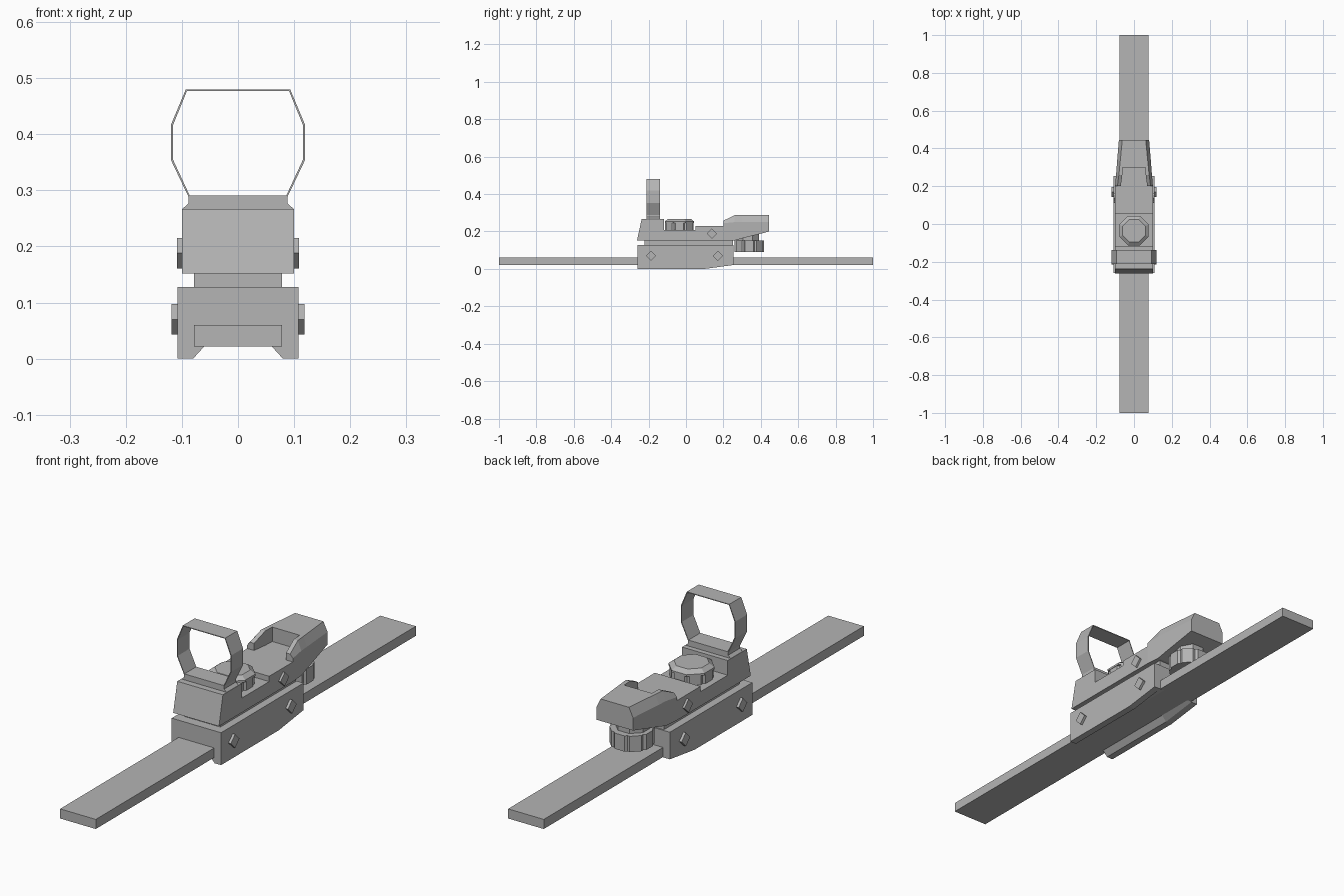
import bpy, bmesh, math

if "Cube" in bpy.data.objects:
    bpy.data.objects.remove(bpy.data.objects["Cube"])

grey = bpy.data.materials.new("mid grey")
grey.diffuse_color = (0.46, 0.46, 0.46, 1)
grey.use_nodes = True
grey.node_tree.nodes["Principled BSDF"].inputs["Base Color"].default_value = grey.diffuse_color


def loft(name, rings, holes=False):
    """Skin equal-length rings of 3D points; a hollow loop is closed instead of capped."""
    bm = bmesh.new()
    rs = [[bm.verts.new(p) for p in r] for r in rings]
    n = len(rs[0])
    pairs = list(zip(rs, rs[1:] + rs[:1])) if holes else list(zip(rs, rs[1:]))
    for a, b in pairs:
        for i in range(n):
            j = (i + 1) % n
            bm.faces.new((a[i], a[j], b[j], b[i]))
    if not holes:
        bm.faces.new(rs[0][::-1])
        bm.faces.new(rs[-1])
    bmesh.ops.recalc_face_normals(bm, faces=bm.faces)
    me = bpy.data.meshes.new(name)
    bm.to_mesh(me)
    bm.free()
    me.materials.append(grey)
    ob = bpy.data.objects.new(name, me)
    bpy.context.collection.objects.link(ob)
    return ob


def along_y(pts, y):
    return [(x, y, z) for x, z in pts]


def sym(half):
    """Mirror a right-hand half section to a full closed section."""
    return half + [(-x, z) for x, z in reversed(half)]


def box(name, x, y0, y1, z0, z1):
    sec = sym([(x, z0), (x, z1)])
    return loft(name, [along_y(sec, y0), along_y(sec, y1)])


def octagon(apothem, cy, z):
    r = apothem / math.cos(math.pi / 8)
    return [(r * math.cos(math.pi * (i + .5) / 4), cy + r * math.sin(math.pi * (i + .5) / 4), z)
            for i in range(8)]


def notched(apothem, cy, z):
    """Octagon with a small grip notch cut at every corner."""
    pts = []
    for i in range(8):
        a = math.pi * (i + .5) / 4
        d = math.radians(7)
        r = apothem / math.cos(math.pi / 8 - d)
        for t, q in ((a - d, r), (a, r * .93), (a + d, r)):
            pts.append((q * math.cos(t), cy + q * math.sin(t), z))
    return pts


# Long flat rail
box("rail", 0.078, -1, 1, 0.022, 0.06)

# Clamp base with dovetail slot and a rising rear underside
def base_section(y, b):
    return along_y(sym([(0.06, 0.022), (0.08, b), (0.108, b), (0.108, 0.128)]), y)

loft("clamp_base", [base_section(-0.26, 0), base_section(0.10, 0), base_section(0.255, 0.021)])
box("neck", 0.078, -0.222, 0.25, 0.127, 0.153)

# Sight body: stepped side profile
profile = [(-0.262, 0.152), (-0.237, 0.267), (-0.118, 0.267), (-0.118, 0.209),
           (0.052, 0.209), (0.052, 0.23), (0.2, 0.23), (0.2, 0.152)]
loft("sight_body", [[(x, y, z) for y, z in profile] for x in (-0.1, 0.1)])

# Tapering tail under the notch, then the solid hood
def tail_section(y, x, b):
    return along_y(sym([(x, b), (x, 0.23)]), y)

loft("tail_floor", [tail_section(0.2, 0.1, 0.152), tail_section(0.26, 0.095, 0.152),
                    tail_section(0.3, 0.092, 0.163)])

def hood_section(y, x, xt, b):
    return along_y(sym([(x, b), (x, 0.25), (xt, 0.287)]), y)

loft("hood", [hood_section(0.3, 0.092, 0.076, 0.163), hood_section(0.445, 0.08, 0.062, 0.2)])

# Hood side arms with sloped front ends
for s, side in ((1, "right"), (-1, "left")):
    def arm_section(y, xi, x, xt, zm, zt):
        return along_y([(s * xi, 0.229), (s * x, 0.229), (s * x, zm), (s * xt, zt), (s * xi, zt)], y)
    loft(side + "_hood_arm", [arm_section(0.2, 0.07, 0.1, 0.088, 0.244, 0.258),
                              arm_section(0.26, 0.062, 0.095, 0.08, 0.25, 0.287),
                              arm_section(0.3, 0.06, 0.092, 0.076, 0.25, 0.287)])

# Window pedestal and thin window frame
ped = sym([(0.1, 0.266), (0.088, 0.277), (0.088, 0.29)])
loft("frame_pedestal", [along_y(ped, -0.212), along_y(ped, -0.138)])
outer = sym([(0.088, 0.288), (0.119, 0.353), (0.119, 0.418), (0.093, 0.48)])
inner = sym([(0.086, 0.2905), (0.1155, 0.354), (0.1155, 0.417), (0.091, 0.477)])
loft("window_frame", [along_y(outer, -0.212), along_y(outer, -0.138),
                      along_y(inner, -0.138), along_y(inner, -0.212)], holes=True)

# Top adjustment dial
loft("top_dial_grip", [notched(0.076, -0.035, 0.208), notched(0.076, -0.035, 0.25)])
loft("top_dial_cap", [octagon(0.078, -0.035, 0.246), octagon(0.078, -0.035, 0.254),
                      octagon(0.06, -0.035, 0.268)])

# Rear knob hanging under the hood
loft("rear_knob", [notched(0.078, 0.338, 0.09), notched(0.078, 0.338, 0.152)])
loft("rear_knob_shaft", [octagon(0.06, 0.33, 0.15), octagon(0.06, 0.33, 0.19)])

# Diamond-shaped side bolts
for s, side in ((1, "right"), (-1, "left")):
    for part, y, z, x in (("front_bolt", -0.187, 0.07, 0.108), ("rear_bolt", 0.17, 0.07, 0.108),
                          ("upper_bolt", 0.138, 0.188, 0.098)):
        r = 0.027
        loft(side + "_" + part, [[(s * xx, y + r, z), (s * xx, y, z + r), (s * xx, y - r, z),
                                  (s * xx, y, z - r)] for xx in (x - 0.01, x + 0.0105)])
